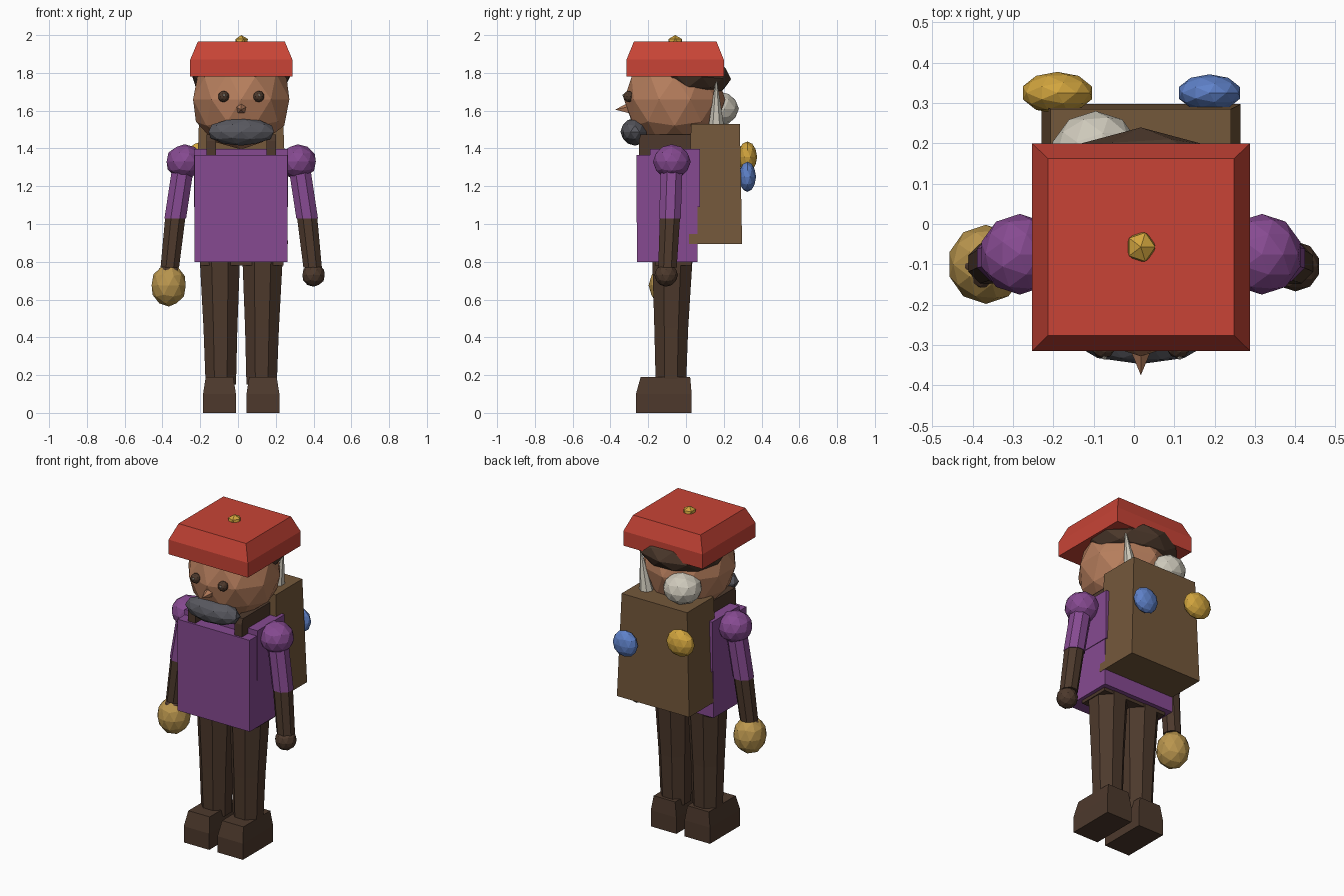
import bpy, bmesh, math
from mathutils import Vector, Matrix

if "Cube" in bpy.data.objects:
    bpy.data.objects.remove(bpy.data.objects["Cube"])

CX = 0.017  # body centre line


def srgb(r, g, b):
    lin = lambda c: c / 12.92 if c <= 0.04045 else ((c + 0.055) / 1.055) ** 2.4
    return (lin(r / 255), lin(g / 255), lin(b / 255), 1)


def material(name, *rgb):
    m = bpy.data.materials.new(name)
    m.diffuse_color = srgb(*rgb)
    m.use_nodes = True
    m.node_tree.nodes["Principled BSDF"].inputs["Base Color"].default_value = m.diffuse_color
    return m


PURPLE = material("purple cloth", 134, 74, 145)
RED = material("red felt", 200, 68, 54)
BROWN = material("dark brown", 77, 57, 44)
PACK = material("pack brown", 116, 88, 59)
GOLD = material("bright gold", 210, 165, 62)
STRAW = material("dull gold", 186, 150, 78)
BLUE = material("blue", 95, 130, 202)
CREAM = material("cream", 205, 200, 186)
GREY = material("grey hair", 88, 88, 95)
SKIN = material("skin", 182, 126, 93)


def finish(name, bm, mat):
    bmesh.ops.recalc_face_normals(bm, faces=bm.faces)
    me = bpy.data.meshes.new(name)
    bm.to_mesh(me)
    bm.free()
    me.materials.append(mat)
    ob = bpy.data.objects.new(name, me)
    bpy.context.collection.objects.link(ob)
    return ob


def loft(name, rings, mat):
    """Join rings of points and cap both ends."""
    bm = bmesh.new()
    loops = [[bm.verts.new(p) for p in ring] for ring in rings]
    n = len(loops[0])
    for a, b in zip(loops, loops[1:]):
        for i in range(n):
            bm.faces.new((a[i], a[(i + 1) % n], b[(i + 1) % n], b[i]))
    bm.faces.new(loops[0])
    bm.faces.new(loops[-1])
    return finish(name, bm, mat)


def block(name, levels, mat):
    """Each level is (z, x0, x1, y0, y1)."""
    return loft(name, [[(x0, y0, z), (x1, y0, z), (x1, y1, z), (x0, y1, z)]
                       for z, x0, x1, y0, y1 in levels], mat)


def limb(name, levels, mat, sides=8):
    """Each level is (x, y, z, radius)."""
    step = 2 * math.pi / sides
    return loft(name, [[(x + r * math.cos(step * (i + .5)), y + r * math.sin(step * (i + .5)), z)
                        for i in range(sides)] for x, y, z, r in levels], mat)


def ball(name, centre, radii, mat, detail=2, tilt=0):
    bm = bmesh.new()
    bmesh.ops.create_icosphere(bm, subdivisions=detail, radius=1)
    m = Matrix.Translation(centre) @ Matrix.Rotation(tilt, 4, 'X') @ Matrix.Diagonal((*radii, 1))
    bmesh.ops.transform(bm, matrix=m, verts=bm.verts)
    return finish(name, bm, mat)


def spike(name, base, tip, radius, mat, sides):
    bm = bmesh.new()
    base, tip = Vector(base), Vector(tip)
    axis = tip - base
    bmesh.ops.create_cone(bm, cap_ends=True, segments=sides, radius1=radius, radius2=0,
                          depth=axis.length)
    m = Matrix.Translation((base + tip) / 2) @ axis.to_track_quat('Z', 'Y').to_matrix().to_4x4()
    bmesh.ops.transform(bm, matrix=m, verts=bm.verts)
    return finish(name, bm, mat)


# Torso, raised back layer and hips
block("torso", [(.80, -.23, .262, -.26, .06), (1.365, -.23, .262, -.262, .06)], PURPLE)
block("shirt_back", [(1.09, -.232, .266, -.19, .075), (1.398, -.232, .266, -.19, .075)], PURPLE)
block("hips", [(.78, -.20, .24, -.165, .03), (.82, -.20, .24, -.165, .03)], BROWN)

# Limbs, mirrored about the centre line
for side, s in (("left", -1), ("right", 1)):
    X = lambda d: CX + s * d
    limb(side + "_leg", [(X(.108), -.08, .15, .087), (X(.110), -.078, .45, .097),
                         (X(.113), -.072, .81, .115)], BROWN)
    x0, x1 = sorted((X(.028), X(.202)))
    block(side + "_shoe", [(0, x0, x1, -.265, .03), (.10, x0, x1, -.265, .03),
                           (.19, x0 + .014, x1 - .014, -.24, .022)], BROWN)
    ball(side + "_shoulder", (X(.30), -.075, 1.33), (.1, .1, .092), PURPLE)
    limb(side + "_sleeve", [(X(.349), -.085, 1.03, .062), (X(.305), -.075, 1.32, .062)], PURPLE)
    limb(side + "_forearm", [(X(.378), -.098, .77, .053), (X(.349), -.085, 1.035, .058)], BROWN)
    ball(side + "_hand", (X(.383), -.105, .73), (.062, .062, .062), BROWN)
    # Pack strap over the shoulder
    x0, x1 = sorted((X(.133), X(.185)))
    block(side + "_strap", [(1.34, x0, x1, -.25, .06), (1.44, x0, x1, -.25, .06),
                            (1.475, x0, x1, -.24, .05)], BROWN)
    # Eye with a small glint
    ball(side + "_eye", (X(.093), -.303, 1.675), (.03, .03, .03), BROWN)
    ball(side + "_eye_glint", (X(.093) + .003, -.33, 1.682), (.007, .007, .007), CREAM, 1)

ball("held_pouch", (-.367, -.10, .675), (.095, .098, .112), STRAW)

# Head
ball("head", (CX, -.06, 1.66), (.268, .268, .265), SKIN)
ball("hair", (CX, .015, 1.785), (.272, .225, .12), BROWN, tilt=-.08)
spike("nose", (CX, -.30, 1.612), (CX, -.375, 1.605), .032, SKIN, 5)
ball("moustache", (CX, -.27, 1.488), (.182, .077, .073), GREY)

# Hat with sloped rim and button
block("hat", [(1.78, -.253, .288, -.315, .20), (1.87, -.253, .288, -.315, .20),
              (1.965, -.213, .248, -.276, .162)], RED)
ball("hat_button", (CX, -.057, 1.963), (.04, .042, .037), GOLD, 1)

# Backpack and the things on it
block("backpack", [(.895, -.229, .264, .015, .297), (1.53, -.207, .24, .026, .285)], PACK)
ball("bundle", (-.095, .17, 1.61), (.112, .11, .092), CREAM)
spike("tusk", (.155, .16, 1.50), (.20, .16, 1.785), .045, CREAM, 7)
ball("gold_pouch", (-.19, .325, 1.355), (.09, .052, .082), GOLD)
ball("blue_pouch", (.187, .325, 1.25), (.08, .046, .08), BLUE)
